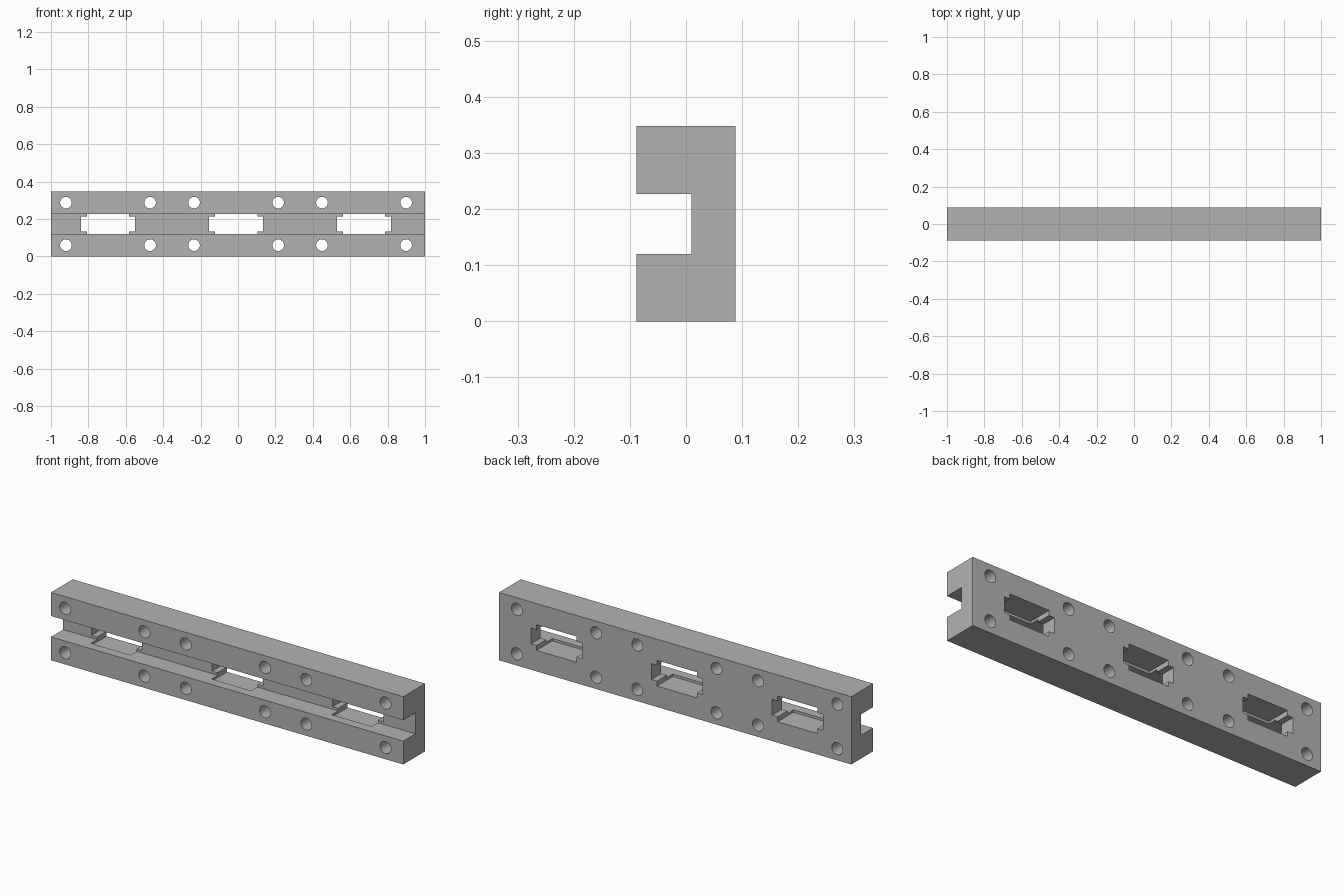
import bpy
import bmesh
from mathutils import Matrix, Vector

if "Cube" in bpy.data.objects:
    bpy.data.objects.remove(bpy.data.objects["Cube"], do_unlink=True)

HEIGHT, HALF_DEPTH = 0.348, 0.088
GROOVE_LOW, GROOVE_HIGH, GROOVE_BACK = 0.12, 0.227, 0.01
MID = (GROOVE_LOW + GROOVE_HIGH) / 2
SLOT_CENTRES = (-0.695, -0.01, 0.674)

steel = bpy.data.materials.new("plain grey")
steel.use_nodes = True
colour = (0.45, 0.45, 0.45, 1)
steel.diffuse_color = colour
steel.node_tree.nodes["Principled BSDF"].inputs["Base Color"].default_value = colour


def make_object(name, bm):
    bmesh.ops.recalc_face_normals(bm, faces=bm.faces)
    mesh = bpy.data.meshes.new(name)
    bm.to_mesh(mesh)
    bm.free()
    mesh.materials.append(steel)
    obj = bpy.data.objects.new(name, mesh)
    bpy.context.collection.objects.link(obj)
    return obj


def box(name, x, y_front, y_back, width, height):
    bm = bmesh.new()
    place = Matrix.Translation((x, (y_front + y_back) / 2, MID))
    size = Matrix.Diagonal((width, y_back - y_front, height, 1))
    bmesh.ops.create_cube(bm, size=1, matrix=place @ size)
    return make_object(name, bm)


def hole(name, x, z):
    bm = bmesh.new()
    place = Matrix.Translation((x, 0, z)) @ Matrix.Rotation(1.5707963, 4, "X")
    bmesh.ops.create_cone(bm, cap_ends=True, segments=32, radius1=0.031,
                          radius2=0.031, depth=0.4, matrix=place)
    return make_object(name, bm)


def cut(target, cutter):
    mod = target.modifiers.new("cut", "BOOLEAN")
    mod.operation = "DIFFERENCE"
    mod.solver = "EXACT"
    mod.object = cutter
    bpy.context.view_layer.objects.active = target
    bpy.ops.object.modifier_apply(modifier=mod.name)
    bpy.data.objects.remove(cutter, do_unlink=True)


# Long bar with a C-shaped section, open to the front
bm = bmesh.new()
profile = [(-HALF_DEPTH, 0), (HALF_DEPTH, 0), (HALF_DEPTH, HEIGHT),
           (-HALF_DEPTH, HEIGHT), (-HALF_DEPTH, GROOVE_HIGH),
           (GROOVE_BACK, GROOVE_HIGH), (GROOVE_BACK, GROOVE_LOW),
           (-HALF_DEPTH, GROOVE_LOW)]
face = bm.faces.new([bm.verts.new((-1, y, z)) for y, z in profile])
extruded = bmesh.ops.extrude_face_region(bm, geom=[face])
ends = [v for v in extruded["geom"] if isinstance(v, bmesh.types.BMVert)]
bmesh.ops.translate(bm, verts=ends, vec=Vector((2, 0, 0)))
bar = make_object("grooved_bar", bm)

for centre in SLOT_CENTRES:
    # Wide window through the web, plus a taller pocket notching the groove walls
    cut(bar, box("window_cutter", centre, -0.03, 0.2, 0.288, 0.081))
    cut(bar, box("pocket_cutter", centre, -0.04, 0.2, 0.226, 0.132))
    # Four screw holes around each window
    for side in (-0.225, 0.225):
        for z in (0.06, 0.288):
            cut(bar, hole("hole_cutter", centre + side, z))

# Round hole walls, crisp edges elsewhere
bpy.ops.object.select_all(action="DESELECT")
bar.select_set(True)
bpy.context.view_layer.objects.active = bar
bpy.ops.object.shade_smooth_by_angle(angle=0.5)
